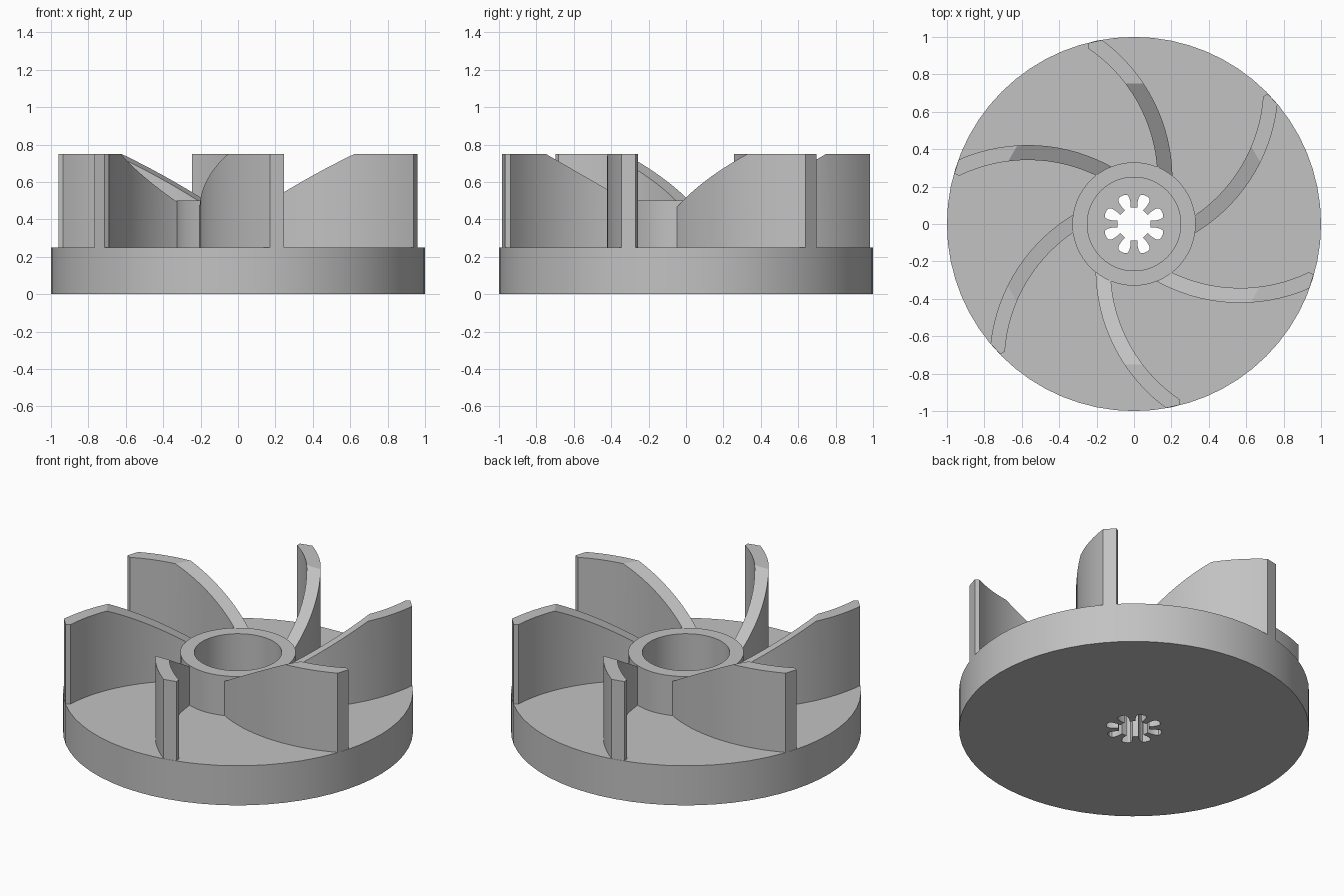
import bpy, bmesh, math
from mathutils import Vector, Matrix

if "Cube" in bpy.data.objects:
    bpy.data.objects.remove(bpy.data.objects["Cube"], do_unlink=True)

SEGMENTS = 64
BASE_TOP, HUB_TOP, BLADE_TOP = 0.25, 0.5, 0.75

grey = bpy.data.materials.new("plain grey")
grey.use_nodes = True
colour = (0.54, 0.54, 0.54, 1)
grey.diffuse_color = colour
grey.node_tree.nodes["Principled BSDF"].inputs["Base Color"].default_value = colour


def make_object(name, bm):
    bmesh.ops.recalc_face_normals(bm, faces=bm.faces)
    mesh = bpy.data.meshes.new(name)
    bm.to_mesh(mesh)
    bm.free()
    mesh.materials.append(grey)
    obj = bpy.data.objects.new(name, mesh)
    bpy.context.collection.objects.link(obj)
    return obj


def select_only(obj):
    bpy.ops.object.select_all(action="DESELECT")
    obj.select_set(True)
    bpy.context.view_layer.objects.active = obj


def smooth(obj):
    select_only(obj)
    bpy.ops.object.shade_smooth_by_angle(angle=math.radians(25))


def prism(outline, low, high):
    bm = bmesh.new()
    face = bm.faces.new([bm.verts.new((x, y, low)) for x, y in outline])
    result = bmesh.ops.extrude_face_region(bm, geom=[face])
    top = [v for v in result["geom"] if isinstance(v, bmesh.types.BMVert)]
    bmesh.ops.translate(bm, verts=top, vec=(0, 0, high - low))
    return bm


# Base disc with its raised, bored hub, turned from one profile
profile = [(0, 0), (1, 0), (1, BASE_TOP), (0.33, BASE_TOP), (0.33, HUB_TOP),
           (0.25, HUB_TOP), (0.25, BASE_TOP), (0, BASE_TOP)]
bm = bmesh.new()
points = [bm.verts.new((r, 0, z)) for r, z in profile]
edges = [bm.edges.new(pair) for pair in zip(points, points[1:])]
bmesh.ops.spin(bm, geom=points + edges, cent=(0, 0, 0), axis=(0, 0, 1),
               angle=math.tau, steps=SEGMENTS, use_duplicate=False)
bmesh.ops.remove_doubles(bm, verts=bm.verts, dist=0.0001)
body = make_object("base_and_hub", bm)

# Splined shaft hole with eight rounded lobes
half_lobe = [(0.087, 0.017), (0.11, 0.026), (0.14, 0.031), (0.155, 0.027), (0.163, 0.014)]
lobe = [(u, -v) for u, v in half_lobe] + half_lobe[::-1]
outline = []
for i in range(8):
    turn = Matrix.Rotation(math.tau * (i + 0.5) / 8, 2)
    outline += [turn @ Vector(p) for p in lobe]
cutter = make_object("shaft_hole_cutter", prism(outline, -0.1, 0.4))
cutter.hide_render = True
cut = body.modifiers.new("shaft hole", "BOOLEAN")
cut.operation = "DIFFERENCE"
cut.solver = "EXACT"
cut.object = cutter
select_only(body)
bpy.ops.object.modifier_apply(modifier=cut.name)
bpy.data.objects.remove(cutter, do_unlink=True)
smooth(body)


# Curved blade between two concentric arcs, with a pointed outer tip
def arc(radius, x_start, x_end, steps=16):
    centre = Vector((0.567, 0.5))
    start, end = (math.asin((x - centre.x) / radius) for x in (x_start, x_end))
    angles = [start + (end - start) * i / steps for i in range(steps + 1)]
    return [centre + radius * Vector((math.sin(a), -math.cos(a))) for a in angles]


blade_outline = arc(0.922, 0.10, 0.937) + [Vector((0.961, -0.27))] + arc(0.842, 0.935, 0.18)
bm = prism(blade_outline, BASE_TOP, BLADE_TOP)

# Slope the blade's top down towards the hub
outward = Vector((math.cos(math.radians(30)), -math.sin(math.radians(30)), 0))
slope_normal = Vector((0, 0, 1)) - outward * math.tan(math.radians(30))
cut = bmesh.ops.bisect_plane(bm, geom=bm.verts[:] + bm.edges[:] + bm.faces[:],
                             plane_co=outward * 0.75 + Vector((0, 0, BLADE_TOP)),
                             plane_no=slope_normal, clear_outer=True)
bmesh.ops.holes_fill(bm, edges=[e for e in bm.edges if e.is_boundary], sides=0)
blade = make_object("blade_1", bm)
smooth(blade)

# Repeat the blade around the disc
for i in range(1, 6):
    copy = bpy.data.objects.new(f"blade_{i + 1}", blade.data)
    copy.rotation_euler.z = math.tau * i / 6
    bpy.context.collection.objects.link(copy)
